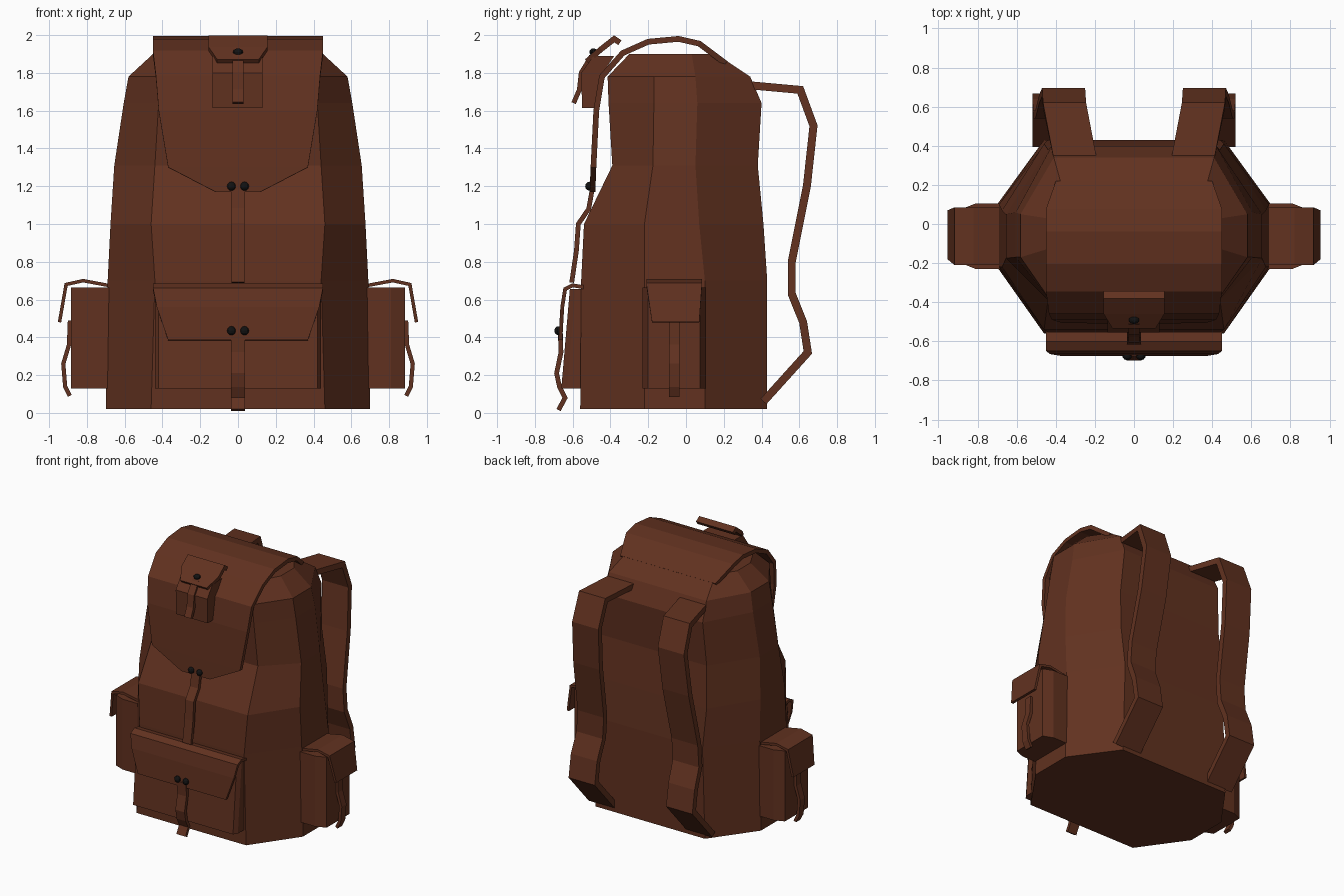
import bpy, bmesh
from mathutils import Vector

if "Cube" in bpy.data.objects:
    bpy.data.objects.remove(bpy.data.objects["Cube"])


def material(name, color):
    m = bpy.data.materials.new(name)
    m.diffuse_color = color
    m.use_nodes = True
    m.node_tree.nodes["Principled BSDF"].inputs["Base Color"].default_value = m.diffuse_color
    return m


LEATHER = material("brown_leather", (0.12, 0.031, 0.014, 1))
BLACK = material("black_metal", (0.006, 0.006, 0.006, 1))


def finish(name, bm, mat):
    bmesh.ops.recalc_face_normals(bm, faces=bm.faces)
    mesh = bpy.data.meshes.new(name)
    bm.to_mesh(mesh)
    bm.free()
    mesh.materials.append(mat)
    ob = bpy.data.objects.new(name, mesh)
    bpy.context.collection.objects.link(ob)
    return ob


def loft(name, rings, mat=LEATHER):
    """Skin closed rings of points and cap both ends."""
    bm = bmesh.new()
    vs = [[bm.verts.new(p) for p in r] for r in rings]
    n = len(vs[0])
    for a, b in zip(vs, vs[1:]):
        for i in range(n):
            j = (i + 1) % n
            bm.faces.new((a[i], a[j], b[j], b[i]))
    bm.faces.new(vs[0])
    bm.faces.new(vs[-1])
    return finish(name, bm, mat)


def ribbon(name, path, thick, place):
    """Thick strip: path holds (depth, height, width_low, width_high)."""
    pts = [Vector(p[:2]) for p in path]
    rings = []
    for i, (p, row) in enumerate(zip(pts, path)):
        d0 = (p - pts[i - 1]).normalized() if i else None
        d1 = (pts[i + 1] - p).normalized() if i < len(pts) - 1 else None
        d0, d1 = d0 or d1, d1 or d0
        t = (d0 + d1).normalized()
        off = Vector((-t.y, t.x)) * (thick / 2 / max(t.dot(d0), 0.5))
        lo, hi = row[2], row[3]
        rings.append([place(w, *(p + off * s))
                      for w, s in ((lo, 1), (hi, 1), (hi, -1), (lo, -1))])
    return loft(name, rings)


def facing_front(w, a, z):
    return (w, a, z)


def sym(path):
    return [(a, z, -w, w) for a, z, w in path]


def button(name, loc, scale):
    bm = bmesh.new()
    bmesh.ops.create_uvsphere(bm, u_segments=10, v_segments=6, radius=1)
    for v in bm.verts:
        v.co = Vector([v.co[i] * scale[i] + loc[i] for i in range(3)])
    return finish(name, bm, BLACK)


# main body: eight-sided rings (z, side x, front/back x, front y, side front y, side back y, back y)
body = [(0.02, .70, .46, -.56, -.22, .10, .43),
        (0.70, .69, .44, -.555, -.22, .10, .43),
        (1.00, .675, .46, -.54, -.22, .07, .41),
        (1.31, .655, .44, -.39, -.175, .05, .38),
        (1.64, .605, .42, -.41, -.17, .06, .40),
        (1.78, .58, .41, -.415, -.17, .05, .34),
        (1.90, .45, .36, -.30, -.13, .03, .16)]
loft("bag_body", [[(-f, yf, z), (f, yf, z), (x, sf, z), (x, sb, z),
                   (f, yb, z), (-f, yb, z), (-x, sb, z), (-x, sf, z)]
                  for z, x, f, yf, sf, sb, yb in body])

# lid wrapping over the top and down the front
ribbon("top_lid", sym([(.21, 1.85, .40), (.07, 1.955, .45), (-.04, 1.98, .45),
                       (-.20, 1.965, .45), (-.335, 1.905, .45),
                       (-.445, 1.78, .435), (-.475, 1.60, .42),
                       (-.49, 1.30, .37), (-.495, 1.17, .12)]), .03, facing_front)

# small pocket on the lid, with flap and strap
loft("lid_pocket", [[(-.135, -.46, 1.615), (.13, -.46, 1.615), (.13, -.55, 1.615), (-.135, -.55, 1.615)],
                    [(-.135, -.44, 1.80), (.13, -.44, 1.80), (.13, -.555, 1.80), (-.135, -.555, 1.80)],
                    [(-.135, -.38, 1.89), (.13, -.38, 1.89), (.13, -.49, 1.89), (-.135, -.49, 1.89)]])
ribbon("lid_pocket_flap", sym([(-.35, 1.96, .155), (-.38, 1.98, .155),
                               (-.45, 1.925, .155), (-.525, 1.86, .11)]), .03, facing_front)
ribbon("lid_pocket_strap", sym([(-.50, 1.89, .028), (-.555, 1.80, .028),
                                (-.565, 1.71, .028), (-.595, 1.64, .028)]), .025, facing_front)

# front pocket, its flap
loft("front_pocket", [[(-.44, -.50, z), (.44, -.50, z), (.44, y + .03, z),
                       (.42, y, z), (-.42, y, z), (-.44, y + .03, z)]
                      for z, y in ((.13, -.66), (.655, -.615))])
ribbon("front_pocket_flap", sym([(-.54, .665, .45), (-.60, .675, .45), (-.64, .655, .45),
                                 (-.655, .56, .43), (-.665, .385, .37)]), .02, facing_front)

# closing straps on the front
ribbon("lid_strap", sym([(-.49, 1.22, .035), (-.515, 1.08, .035), (-.57, 1.0, .035),
                         (-.58, .86, .035), (-.605, .69, .035)]), .025, facing_front)
ribbon("front_pocket_strap", sym([(-.665, .42, .038), (-.662, .32, .038), (-.685, .21, .038),
                                  (-.67, .14, .038), (-.64, .08, .038),
                                  (-.675, .015, .038)]), .025, facing_front)

# snap buttons
button("lid_pocket_button", (0, -.49, 1.91), (.028, .022, .02))
for i, x in enumerate((-.035, .035)):
    button(f"lid_button_{i}", (x, -.51, 1.2), (.024, .024, .024))
    button(f"front_pocket_button_{i}", (x, -.675, .435), (.024, .022, .024))

# mirrored side pockets and shoulder straps
for side, s in (("left", -1), ("right", 1)):
    def facing_side(w, a, z, s=s):
        return (s * a, w, z)

    outline = [(.60, -.23), (.81, -.23), (.885, -.20), (.885, .075), (.81, .105), (.60, .105)]
    loft(f"{side}_side_pocket", [[(s * x, y, z) for x, y in outline] for z in (.13, .665)])
    ribbon(f"{side}_side_pocket_flap", [(.66, .67, -.21, .085), (.82, .70, -.21, .085),
                                        (.91, .68, -.21, .085), (.945, .48, -.18, .07)],
           .018, facing_side)
    ribbon(f"{side}_side_pocket_strap", [(.89, .49, -.09, -.035), (.895, .36, -.09, -.035),
                                         (.925, .26, -.09, -.035), (.915, .14, -.09, -.035),
                                         (.89, .09, -.09, -.035)], .022, facing_side)

    def mirrored(w, a, z, s=s):
        return (s * w, a, z)

    strap = [(.33, 1.735, .30), (.605, 1.71, .355), (.675, 1.52, .36), (.64, 1.20, .375),
             (.56, .80, .395), (.56, .63, .405), (.62, .48, .41), (.645, .32, .41),
             (.41, .06, .41)]
    ribbon(f"{side}_shoulder_strap", [(y, z, c - .11, c + .11) for y, z, c in strap],
           .042, mirrored)
